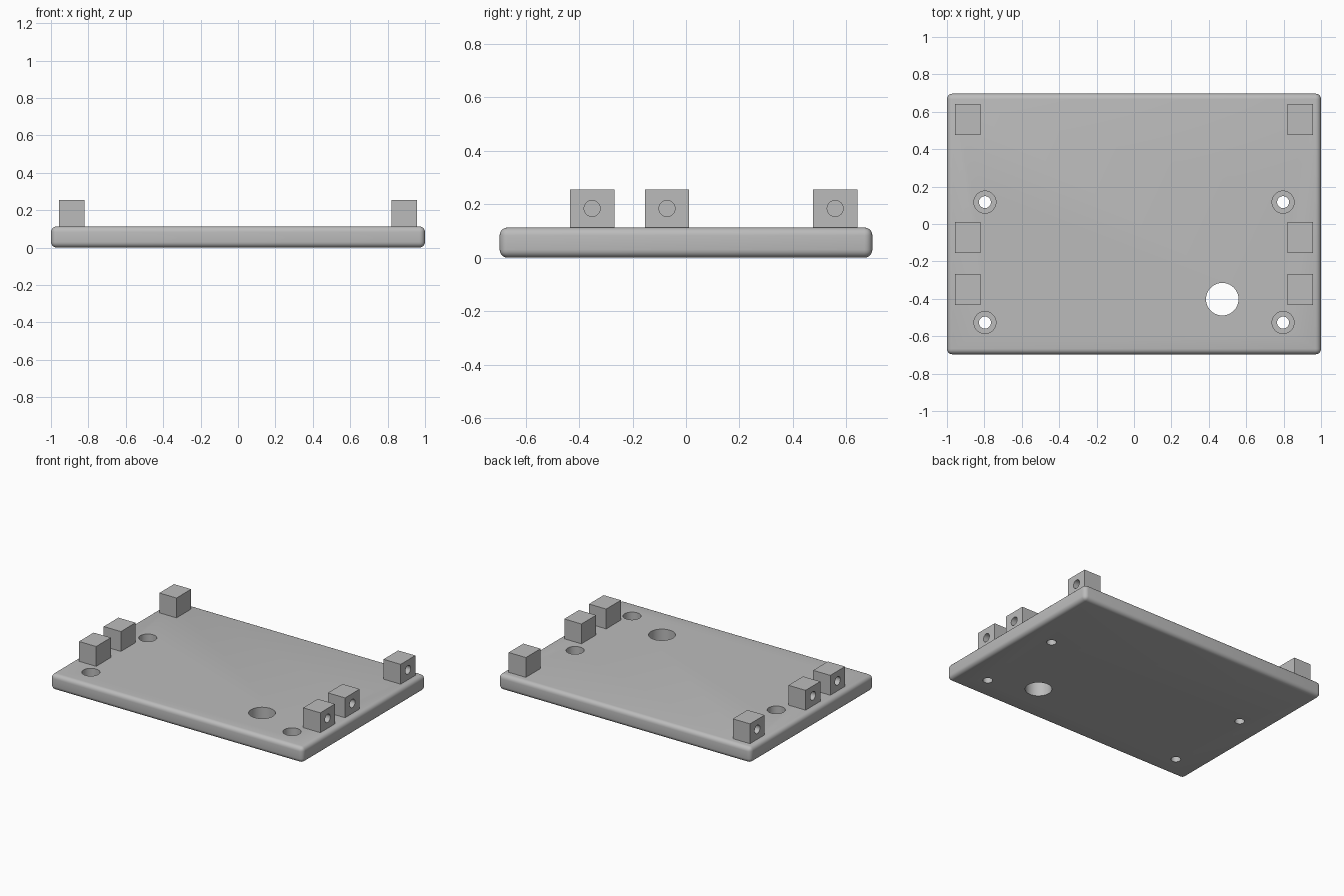
import bpy
import math

if "Cube" in bpy.data.objects:
    bpy.data.objects.remove(bpy.data.objects["Cube"])

grey = bpy.data.materials.new("light_grey")
grey.diffuse_color = (0.5, 0.5, 0.5, 1)
grey.use_nodes = True
grey.node_tree.nodes["Principled BSDF"].inputs["Base Color"].default_value = grey.diffuse_color

PLATE_TOP = 0.113
BLOCK_TOP = 0.255


def box(name, x, y, z):
    """Box from (min, max) ranges."""
    bpy.ops.mesh.primitive_cube_add(
        size=1, location=[(a + b) / 2 for a, b in (x, y, z)])
    ob = bpy.context.object
    ob.name = name
    ob.scale = [b - a for a, b in (x, y, z)]
    bpy.ops.object.transform_apply(location=False, rotation=False, scale=True)
    ob.data.materials.append(grey)
    return ob


def apply(ob, mod):
    bpy.ops.object.select_all(action='DESELECT')
    bpy.context.view_layer.objects.active = ob
    ob.select_set(True)
    bpy.ops.object.modifier_apply(modifier=mod.name)


def drill(ob, radius, depth, location, rotation=(0, 0, 0)):
    """Cut a round hole centred on location."""
    bpy.ops.mesh.primitive_cylinder_add(
        vertices=40, radius=radius, depth=depth, location=location, rotation=rotation)
    cutter = bpy.context.object
    cutter.hide_render = True
    cutter.data.materials.append(grey)
    mod = ob.modifiers.new("hole", 'BOOLEAN')
    mod.operation = 'DIFFERENCE'
    mod.solver = 'EXACT'
    mod.object = cutter
    apply(ob, mod)
    bpy.data.objects.remove(cutter, do_unlink=True)


def smooth(ob):
    bpy.ops.object.select_all(action='DESELECT')
    bpy.context.view_layer.objects.active = ob
    ob.select_set(True)
    bpy.ops.object.shade_smooth_by_angle(angle=math.radians(30))


# Base plate with rounded edges
plate = box("base_plate", (-1, 1), (-0.697, 0.697), (0, PLATE_TOP))
bevel = plate.modifiers.new("round", 'BEVEL')
bevel.width = 0.03
bevel.segments = 5
apply(plate, bevel)

# Counterbored screw holes
for x in (-0.797, 0.797):
    for y in (-0.527, 0.117):
        drill(plate, 0.032, 0.5, (x, y, 0))
        drill(plate, 0.059, 0.14, (x, y, PLATE_TOP))

# Large cable hole
drill(plate, 0.087, 0.5, (0.472, -0.402, 0))
smooth(plate)

# Mounting blocks, each with a blind hole in its outer side
for side, label in ((-1, "left"), (1, "right")):
    for y, place in ((-0.351, "front"), (-0.071, "middle"), (0.558, "back")):
        x = sorted((side * 0.82, side * 0.956))
        block = box(f"{label}_{place}_block", x, (y - 0.083, y + 0.083),
                    (PLATE_TOP, BLOCK_TOP))
        drill(block, 0.03, 0.2, (side * 0.956, y, 0.184), (0, math.pi / 2, 0))
        smooth(block)
